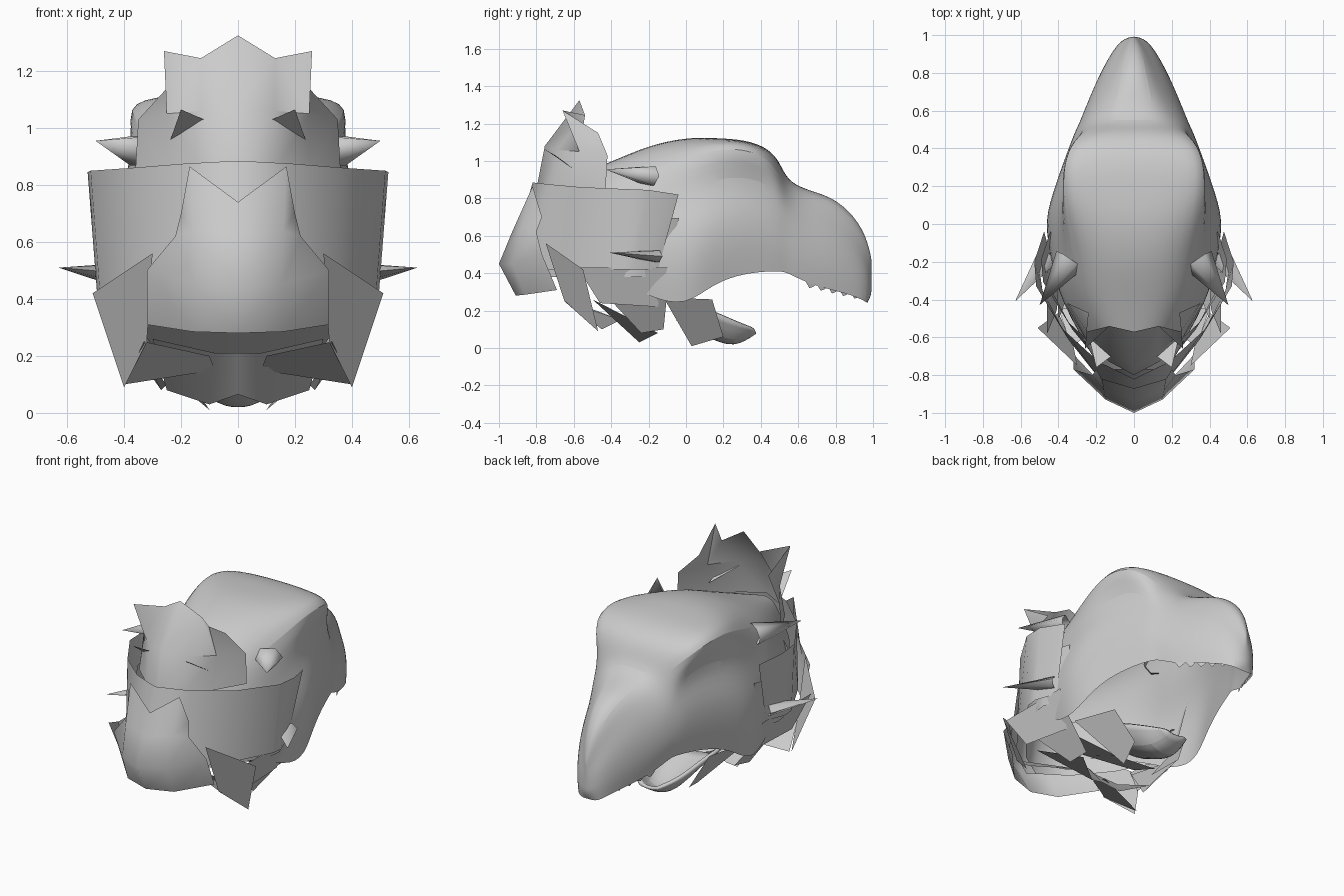
import bpy, math
from mathutils import Vector


def finish(ob, subsurf=0, thick=0.0, angle=40):
    m = ob.modifiers.new("mirror", 'MIRROR')
    m.use_clip = True
    if subsurf:
        s = ob.modifiers.new("smooth", 'SUBSURF')
        s.levels = s.render_levels = subsurf
    if thick:
        t = ob.modifiers.new("thickness", 'SOLIDIFY')
        t.thickness = thick
    bpy.ops.object.select_all(action='DESELECT')
    ob.select_set(True)
    bpy.context.view_layer.objects.active = ob
    bpy.ops.object.shade_smooth_by_angle(angle=math.radians(angle))
    return ob


def new_object(name, verts, faces):
    me = bpy.data.meshes.new(name)
    me.from_pydata(verts, [], faces)
    ob = bpy.data.objects.new(name, me)
    bpy.context.collection.objects.link(ob)
    return ob


def sheet(name, rows, **kw):
    """Mirrored surface through rows of points given for the +x half."""
    n = len(rows[0])
    verts = [p for r in rows for p in r]
    faces = []
    for i in range(len(rows) - 1):
        for j in range(n - 1):
            a = i * n + j
            faces.append((a, a + 1, a + n + 1, a + n))
    return finish(new_object(name, verts, faces), **kw)


def spike(name, base, tip, radius, sides=6, flat=1.0):
    """Mirrored pointed tuft running from base to tip."""
    base, tip = Vector(base), Vector(tip)
    q = (tip - base).to_track_quat('Z', 'Y')
    verts = []
    for i in range(sides):
        a = math.tau * i / sides
        verts.append(base + q @ Vector((math.cos(a) * radius, math.sin(a) * radius * flat, 0)))
    verts.append(tip)
    faces = [(i, (i + 1) % sides, sides) for i in range(sides)]
    return finish(new_object(name, verts, faces), angle=80)


# Skull and hooked beak: y, top z, brow z, brow x, eye x, cheek x, bottom z
sections = [
    (-0.77, 0.85, 0.78, 0.10, 0.14, 0.18, 0.50),
    (-0.40, 1.00, 0.90, 0.29, 0.35, 0.40, 0.40),
    (-0.20, 1.09, 0.96, 0.33, 0.38, 0.44, 0.27),
    (0.00, 1.13, 1.04, 0.38, 0.38, 0.48, 0.22),
    (0.15, 1.125, 1.09, 0.41, 0.35, 0.44, 0.35),
    (0.32, 1.115, 1.09, 0.42, 0.31, 0.38, 0.40),
    (0.44, 1.07, 1.03, 0.36, 0.28, 0.335, 0.41),
    (0.50, 1.00, 0.94, 0.25, 0.27, 0.31, 0.41),
    (0.54, 0.90, 0.84, 0.20, 0.265, 0.29, 0.405),
    (0.64, 0.85, 0.77, 0.17, 0.22, 0.25, 0.35),
    (0.78, 0.815, 0.71, 0.12, 0.165, 0.19, 0.31),
    (0.90, 0.715, 0.60, 0.08, 0.11, 0.125, 0.28),
    (0.975, 0.58, 0.48, 0.035, 0.06, 0.07, 0.24),
    (1.00, 0.42, 0.38, 0.0, 0.0, 0.0, 0.24),
]
rows = []
for y, zt, zb, xb, xe, xc, z0 in sections:
    h = zb - z0
    hook = 0.035 if y == 1.0 else 0  # tip curls back under
    rows.append([(0, y, zt), (xb * 0.6, y, zt - 0.15 * (zt - zb)), (xb, y, zb),
                 (xe, y, zb - 0.25 * h), (xc * 0.98, y, zb - 0.5 * h),
                 (xc, y, zb - 0.75 * h), (xc * 0.93, y - hook, z0)])
sheet("head_and_beak", rows, subsurf=2)

# Jagged teeth along the beak's cutting edge
for i in range(5):
    y = 0.64 + i * 0.06
    x = 0.235 - i * 0.03
    z = 0.355 - i * 0.014
    sheet(f"beak_tooth_{i + 1}", [[(x - 0.015, y + 0.02, z - 0.035), (x - 0.02, y + 0.035, z - 0.03)],
                                  [(x, y, z), (x - 0.03, y + 0.06, z - 0.014)]])

# Lower jaw
jaw = [(-0.05, 0.14, 0.25, 0.25), (0.12, 0.045, 0.20, 0.20),
       (0.26, -0.01, 0.16, 0.14), (0.375, 0.075, 0.08, 0.095)]
sheet("lower_jaw", [[(0, y, z), (x * 0.6, y, z + 0.15 * (ze - z)), (x, y, ze)]
                    for y, z, x, ze in reversed(jaw)], subsurf=2, thick=0.02)

# Horseshoe collar of feathers, outer and inner layers
path = [(0, -0.82), (0.18, -0.73), (0.36, -0.56), (0.50, -0.33), (0.51, -0.2), (0.46, -0.04)]
tops = [0.885, 0.875, 0.86, 0.85, 0.845, 0.82]
flare = [0.13, 0.10, 0.05, 0.02, 0.08, 0.11]  # how far the lower edge sits back


def collar(name, scale, z_low, z_high, spread):
    low, high = [], []
    for i, (x, y) in enumerate(path):
        low.append((x * scale * 0.97, y * scale - flare[i] * spread, z_low))
        high.append((x * scale * 1.035, y * scale, z_high or tops[i]))
    sheet(name, [low, high])


collar("outer_collar", 1.0, 0.42, None, 1.0)
collar("inner_collar", 0.93, 0.38, 0.695, 0.8)

# Raised crest
sheet("crest", [
    [(0, -0.80, 0.85), (0.13, -0.73, 0.85), (0.25, -0.62, 0.85), (0.36, -0.43, 0.85)],
    [(0, -0.755, 1.08), (0.13, -0.69, 1.06), (0.25, -0.57, 1.05), (0.35, -0.42, 1.03)],
    [(0, -0.57, 1.325), (0.13, -0.54, 1.245), (0.26, -0.66, 1.27), (0.24, -0.47, 1.15)],
])

# Notched back flap
sheet("back_flap", [
    [(0, -0.91, 0.28), (0.16, -0.86, 0.285), (0.32, -0.69, 0.31)],
    [(0, -1.0, 0.45), (0.15, -0.93, 0.45), (0.32, -0.77, 0.50)],
    [(0, -0.93, 0.62), (0.16, -0.88, 0.64), (0.22, -0.80, 0.62)],
    [(0, -0.87, 0.74), (0.17, -0.82, 0.865), (0.20, -0.77, 0.70)],
], angle=60)

# Loose feathers around the crest, neck, cheeks and chin
feathers = {
    "crest_feather": [[(0.25, -0.58, 0.93), (0.24, -0.59, 0.95)],
                      [(0.12, -0.70, 1.03), (0.20, -0.76, 1.065)]],
    "neck_feather": [[(0.32, -0.65, 0.25), (0.40, -0.47, 0.09)],
                     [(0.30, -0.75, 0.56), (0.51, -0.55, 0.42)]],
    "throat_feather": [[(0.08, -0.35, 0.15), (0.40, -0.45, 0.10)],
                       [(0.10, -0.48, 0.20), (0.33, -0.65, 0.25)]],
    "lower_cheek_feather": [[(0.41, -0.46, 0.24), (0.37, -0.15, 0.22)],
                            [(0.46, -0.58, 0.43), (0.46, -0.10, 0.43)]],
    "cheek_feather": [[(0.27, -0.24, 0.08), (0.25, -0.12, 0.10)],
                      [(0.40, -0.50, 0.36), (0.42, -0.10, 0.30)]],
    "chin_feather": [[(0, -0.28, 0.065), (0.10, -0.25, 0.03), (0.25, -0.15, 0.08)],
                     [(0, -0.40, 0.21), (0.08, -0.43, 0.21), (0.30, -0.50, 0.26)]],
    "throat_lining": [[(0, -0.15, 0.18), (0.28, -0.15, 0.20)],
                      [(0, -0.45, 0.32), (0.38, -0.45, 0.36)]],
    "jaw_feather": [[(0.10, 0.03, 0.01), (0.16, 0.20, 0.06)],
                    [(0.34, -0.12, 0.27), (0.26, 0.14, 0.26)]],
}
for name, pts in feathers.items():
    sheet(name, pts)

# Pointed tufts at the ears and sides
spike("ear_tuft", (0.34, -0.19, 0.92), (0.50, -0.43, 0.955), 0.085, flat=0.7)
spike("side_tuft", (0.45, -0.16, 0.49), (0.63, -0.41, 0.51), 0.06, flat=0.6)
